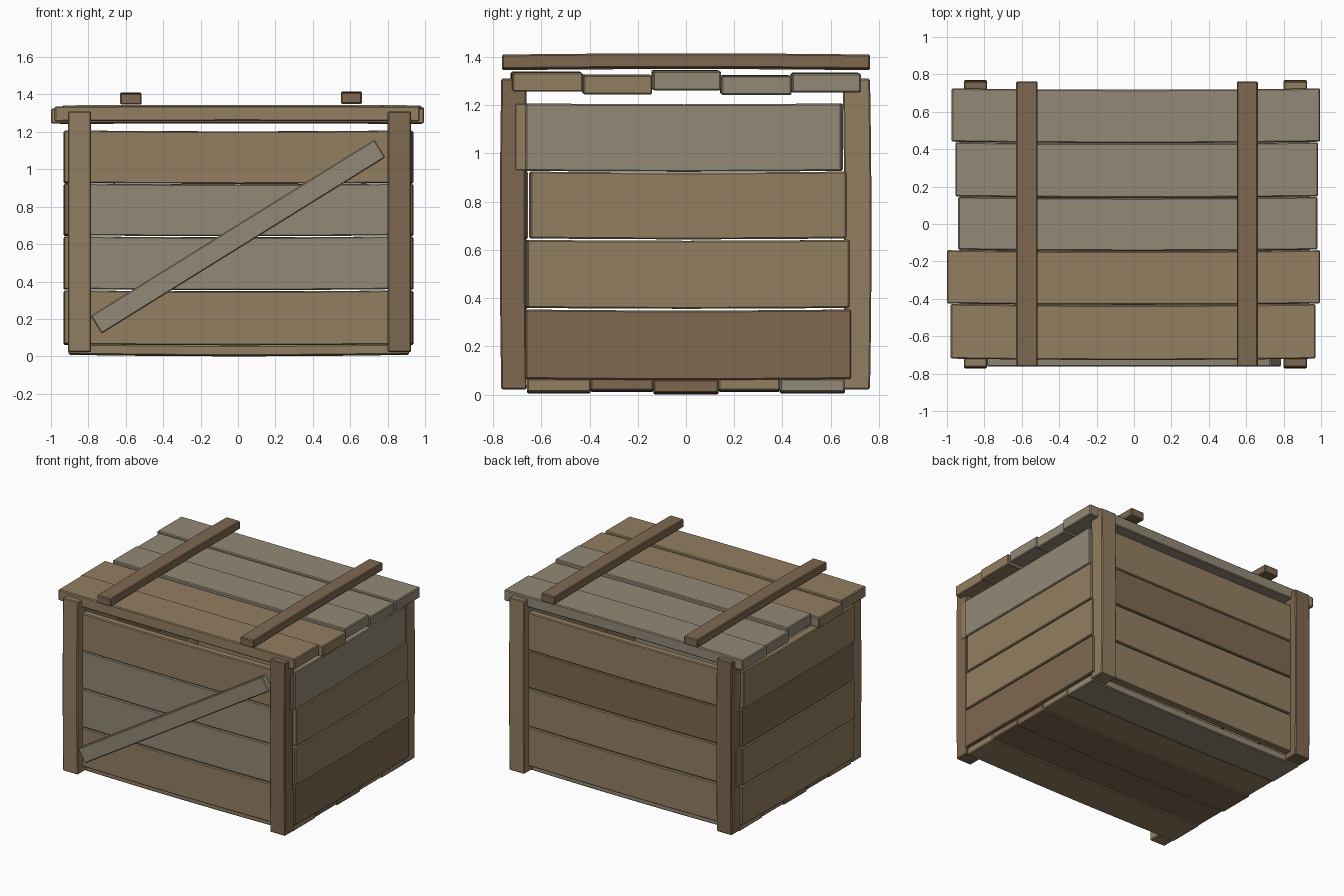
import bpy, bmesh, math
from mathutils import Matrix, Vector

if "Cube" in bpy.data.objects:
    bpy.data.objects.remove(bpy.data.objects["Cube"])


def mat(name, rgb):
    m = bpy.data.materials.new(name)
    m.diffuse_color = (*rgb, 1)
    m.use_nodes = True
    m.node_tree.nodes["Principled BSDF"].inputs["Base Color"].default_value = m.diffuse_color
    return m


TAN = mat("tan_wood", (0.29, 0.21, 0.12))
GREY = mat("grey_wood", (0.29, 0.25, 0.18))
DARK = mat("dark_wood", (0.21, 0.14, 0.08))


def board(name, x, y, z, axis, material, bow=(0, 0, 0), pitch=0.0):
    """Bevelled plank filling the x, y, z ranges, bowed gently along its length axis."""
    lo, hi = Vector((x[0], y[0], z[0])), Vector((x[1], y[1], z[1]))
    size, centre = hi - lo, (lo + hi) / 2
    bm = bmesh.new()
    bmesh.ops.create_cube(bm, size=1)
    bmesh.ops.scale(bm, vec=size, verts=bm.verts)
    bmesh.ops.bevel(bm, geom=bm.edges[:], offset=0.006, segments=1, affect='EDGES')
    long_edges = [e for e in bm.edges
                  if abs(e.verts[0].co[axis] - e.verts[1].co[axis]) > size[axis] * 0.8]
    bmesh.ops.subdivide_edges(bm, edges=long_edges, cuts=5, use_grid_fill=True)
    for v in bm.verts:
        t = 2 * v.co[axis] / size[axis]
        v.co += Vector(bow) * (1 - t * t)
    bmesh.ops.rotate(bm, cent=(0, 0, 0), matrix=Matrix.Rotation(pitch, 3, 'Y'), verts=bm.verts)
    me = bpy.data.meshes.new(name)
    bm.to_mesh(me)
    bm.free()
    me.materials.append(material)
    ob = bpy.data.objects.new(name, me)
    ob.location = centre
    bpy.context.collection.objects.link(ob)
    return ob


# Wall rows share the same heights
rows = [(0.065, 0.353), (0.36, 0.642), (0.648, 0.925), (0.928, 1.208)]

# Front and back walls
front = [(0.92, TAN), (0.91, GREY), (0.91, GREY), (0.928, TAN)]
back = [(0.91, TAN), (0.915, TAN), (0.91, DARK), (0.91, TAN)]
for i, z in enumerate(rows):
    w, m = front[i]
    board(f"front_board_{i+1}", (-0.91, w), (-0.71, -0.655), z, 0, m, (0, -0.003, -0.006))
    w, m = back[i]
    board(f"back_board_{i+1}", (-w, 0.91), (0.655, 0.71), z, 0, m, (0, 0.003, -0.005))

# Side walls
right = [(-0.665, 0.685, DARK), (-0.66, 0.678, TAN), (-0.645, 0.665, TAN), (-0.665, 0.645, GREY)]
left = [(-0.66, 0.67, TAN), (-0.67, 0.66, TAN), (-0.65, 0.67, DARK), (-0.665, 0.65, TAN)]
for i, z in enumerate(rows):
    a, b, m = right[i]
    board(f"right_board_{i+1}", (0.875, 0.935), (a, b), z, 1, m, (0.003, 0, -0.004))
    a, b, m = left[i]
    board(f"left_board_{i+1}", (-0.93, -0.87), (a, b), z, 1, m, (-0.003, 0, -0.004))

# Floor
floor = [(-0.66, -0.395, 0.012, TAN), (-0.395, -0.135, 0.018, DARK), (-0.135, 0.135, 0.008, DARK),
         (0.135, 0.39, 0.018, TAN), (0.39, 0.66, 0.012, GREY)]
for i, (a, b, z, m) in enumerate(floor):
    board(f"floor_board_{i+1}", (-0.905, 0.915), (a, b), (z, z + 0.055), 0, m, (0, 0, -0.008))

# Corner posts
posts = [("front_left", (-0.91, -0.785), (-0.766, -0.66), TAN, -1),
         ("front_right", (0.80, 0.925), (-0.766, -0.66), DARK, -1),
         ("back_left", (-0.91, -0.785), (0.65, 0.763), DARK, 1),
         ("back_right", (0.80, 0.925), (0.65, 0.763), TAN, 1)]
for name, x, y, m, s in posts:
    board(f"{name}_post", x, y, (0.022, 1.31), 2, m, (0, 0.006 * s, 0))

# Diagonal brace on the front
brace_len, brace_w = 1.786, 0.112
board("front_brace", (-brace_len / 2, brace_len / 2), (-0.763, -0.712),
      (0.64 - brace_w / 2, 0.64 + brace_w / 2), 0, GREY, pitch=-math.atan2(0.942, 1.517))

# Lid boards, uneven in length and height
lid = [(-0.98, 0.97, -0.72, -0.428, 1.256, TAN), (-1.0, 0.995, -0.425, -0.14, 1.245, TAN),
       (-0.94, 0.98, -0.137, 0.145, 1.262, GREY), (-0.955, 0.985, 0.148, 0.437, 1.242, GREY),
       (-0.975, 0.995, 0.44, 0.725, 1.252, GREY)]
for i, (x0, x1, a, b, z, m) in enumerate(lid):
    board(f"lid_board_{i+1}", (x0, x1), (a, b), (z, z + 0.08), 0, m, (0, -0.007, 0.003))

# Battens across the lid
for name, x0, x1, z in [("left", -0.63, -0.515, 1.345), ("right", 0.55, 0.662, 1.35)]:
    board(f"{name}_lid_batten", (x0, x1), (-0.763, 0.763), (z, z + 0.06), 1, DARK, (0, 0, 0.005))
